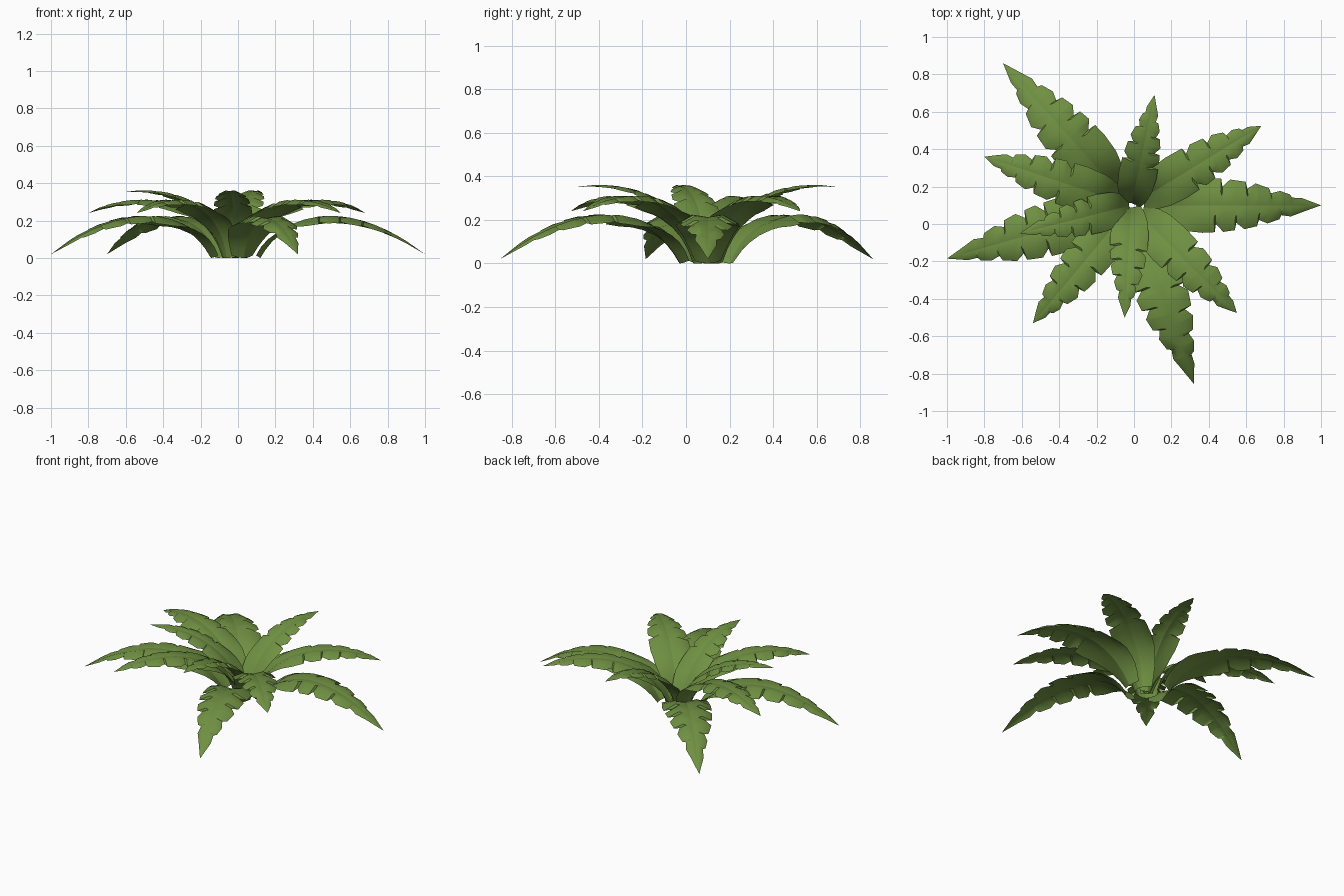
import bpy, bmesh, math
from mathutils import Vector

cube = bpy.data.objects.get("Cube")
if cube:
    bpy.data.objects.remove(cube, do_unlink=True)

green = bpy.data.materials.new("leaf_green")
green.use_nodes = True
COLOR = (0.16, 0.28, 0.055, 1)
green.diffuse_color = COLOR
bsdf = green.node_tree.nodes["Principled BSDF"]
bsdf.inputs["Base Color"].default_value = COLOR
bsdf.inputs["Roughness"].default_value = 0.8

CENTER = Vector((-0.015, 0.1, 0))

# Half width of a full-size leaf along its length, before the notches
ENVELOPE = [(0, .06), (.12, .1), (.25, .135), (.38, .147), (.52, .142),
            (.68, .122), (.79, .085), (.88, .055), (1, 0)]


def interp(points, t):
    for (a, va), (b, vb) in zip(points, points[1:]):
        if t <= b:
            return va + (vb - va) * (t - a) / (b - a)
    return points[-1][1]


# Leaf edge with a sharp notch at each cut
def notched_edge(cuts):
    points = [p for p in ENVELOPE if p[0] < cuts[0] - .01 or p[0] == 1]
    for c in cuts:
        points += [(c - .008, interp(ENVELOPE, c)),
                   (c, interp(ENVELOPE, c) * .7),
                   (c + .045, interp(ENVELOPE, c + .045))]
    return sorted(points)


EDGES = {1: notched_edge([.51, .65, .77, .87]),
         -1: notched_edge([.47, .59, .71, .82])}
ROWS = sorted({p[0] for e in EDGES.values() for p in e} | {.06, .18, .31})


def bezier(p, t):
    u = 1 - t
    return p[0]*u**3 + p[1]*3*u*u*t + p[2]*3*u*t*t + p[3]*t**3


# One arching leaf: a strip swept along a curve in the vertical plane of its tip
def leaf(name, tip, curve, size, droop):
    out = Vector((tip[0], tip[1], 0)) - CENTER
    reach = out.length
    out.normalize()
    side = Vector((-out.y, out.x, 0))
    p = [Vector(c) for c in curve]
    p[3].x = reach
    bm = bmesh.new()
    grid = []
    for t in ROWS:
        mid = bezier(p, t)
        tangent = bezier(p, min(t + .01, 1)) - bezier(p, max(t - .01, 0))
        tangent.normalize()
        normal = Vector((0, 0, tangent.x)) - out * tangent.y
        row = []
        for f in (-1, -.5, 0, .5, 1):
            w = interp(EDGES[1 if f > 0 else -1], t) * size
            # cupped at the base, grooved rib and drooping edges further out
            cup = .45 * max(0, 1 - t / .4)
            bend = cup * f * f + min(1, t / .4) * (.52 * abs(f) - droop * f * f)
            row.append(bm.verts.new(CENTER + out * mid.x + Vector((0, 0, mid.y))
                                    + side * f * w + normal * bend * w))
        grid.append(row)
    for a, b in zip(grid, grid[1:]):
        for i in range(4):
            bm.faces.new((a[i], b[i], b[i + 1], a[i + 1]))
        bm.edges.get((a[2], b[2])).smooth = False  # crisp midrib
    bmesh.ops.remove_doubles(bm, verts=bm.verts, dist=.0003)
    bmesh.ops.recalc_face_normals(bm, faces=bm.faces)
    if sum(f.normal.z for f in bm.faces) < 0:
        bmesh.ops.reverse_faces(bm, faces=bm.faces)
    for v in bm.verts:
        v.co.z = max(v.co.z, 0)
    mesh = bpy.data.meshes.new(name)
    bm.to_mesh(mesh)
    bm.free()
    mesh.materials.append(green)
    obj = bpy.data.objects.new(name, mesh)
    bpy.context.collection.objects.link(obj)
    bpy.ops.object.select_all(action='DESELECT')
    obj.select_set(True)
    bpy.context.view_layer.objects.active = obj
    bpy.ops.object.shade_smooth_by_angle(angle=math.radians(42))


# Three whorls: name, side curve (distance out, height), size, edge droop, leaf tips
WHORLS = [
    ("lower_leaf", [(.135, 0), (.27, .25), (.62, .31), (1, .02)], 1, .72,
     [(1, .1), (-.7, .86), (-1, -.185), (.32, -.855)]),
    ("middle_leaf", [(.07, 0), (.14, .34), (.588, .35), (.8, .24)], .83, .7,
     [(.68, .525), (-.8, .36), (-.54, -.53), (.55, -.475)]),
    ("upper_leaf", [(.012, 0), (.08, .26), (.34, .385), (.6, .352)], .7, .65,
     [(.11, .69), (-.61, -.05), (-.05, -.5)]),
]
for name, curve, size, droop, tips in WHORLS:
    for i, tip in enumerate(tips):
        leaf(f"{name}_{i + 1}", tip, curve, size, droop)
